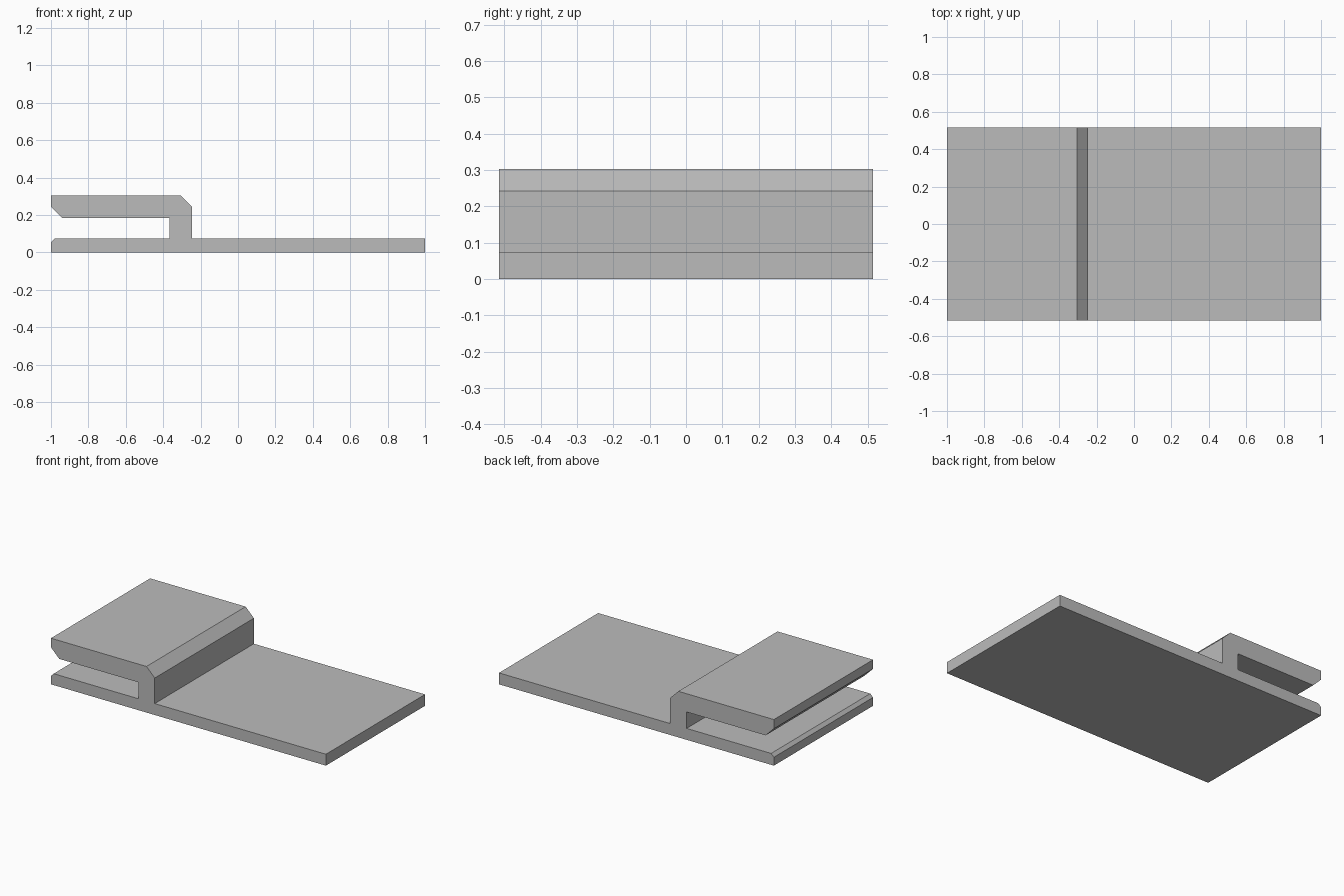
import bpy
import bmesh

cube = bpy.data.objects.get("Cube")
if cube:
    bpy.data.objects.remove(cube, do_unlink=True)

# Main dimensions
HALF_DEPTH = 0.515
PLATE_TOP = 0.075
ARM_BOTTOM, ARM_TOP = 0.183, 0.303
POST_LEFT, POST_RIGHT = -0.365, -0.245
CHAMFER, SMALL_CHAMFER = 0.06, 0.02

# Flat grey material
grey = bpy.data.materials.new("light grey")
grey.use_nodes = True
colour = (0.5, 0.5, 0.5, 1)
grey.diffuse_color = colour
grey.node_tree.nodes["Principled BSDF"].inputs["Base Color"].default_value = colour


def extrude_profile(name, points, material):
    """Extrude a closed x-z outline along y into a solid."""
    bm = bmesh.new()
    face = bm.faces.new([bm.verts.new((x, -HALF_DEPTH, z)) for x, z in points])
    result = bmesh.ops.extrude_face_region(bm, geom=[face])
    moved = [v for v in result["geom"] if isinstance(v, bmesh.types.BMVert)]
    bmesh.ops.translate(bm, verts=moved, vec=(0, 2 * HALF_DEPTH, 0))
    bmesh.ops.recalc_face_normals(bm, faces=bm.faces)
    mesh = bpy.data.meshes.new(name)
    bm.to_mesh(mesh)
    bm.free()
    mesh.materials.append(material)
    obj = bpy.data.objects.new(name, mesh)
    bpy.context.collection.objects.link(obj)
    return obj


# Base plate, post and overhanging arm share one continuous section
outline = [
    (-1, 0),
    (1, 0),
    (1, PLATE_TOP),
    (POST_RIGHT, PLATE_TOP),
    (POST_RIGHT, ARM_TOP - CHAMFER),
    (POST_RIGHT - CHAMFER, ARM_TOP),
    (-1, ARM_TOP),
    (-1, ARM_BOTTOM + CHAMFER),
    (-1 + CHAMFER, ARM_BOTTOM),
    (POST_LEFT, ARM_BOTTOM),
    (POST_LEFT, PLATE_TOP),
    (-1 + SMALL_CHAMFER, PLATE_TOP),
    (-1, PLATE_TOP - SMALL_CHAMFER),
]
extrude_profile("clip_plate", outline, grey)
